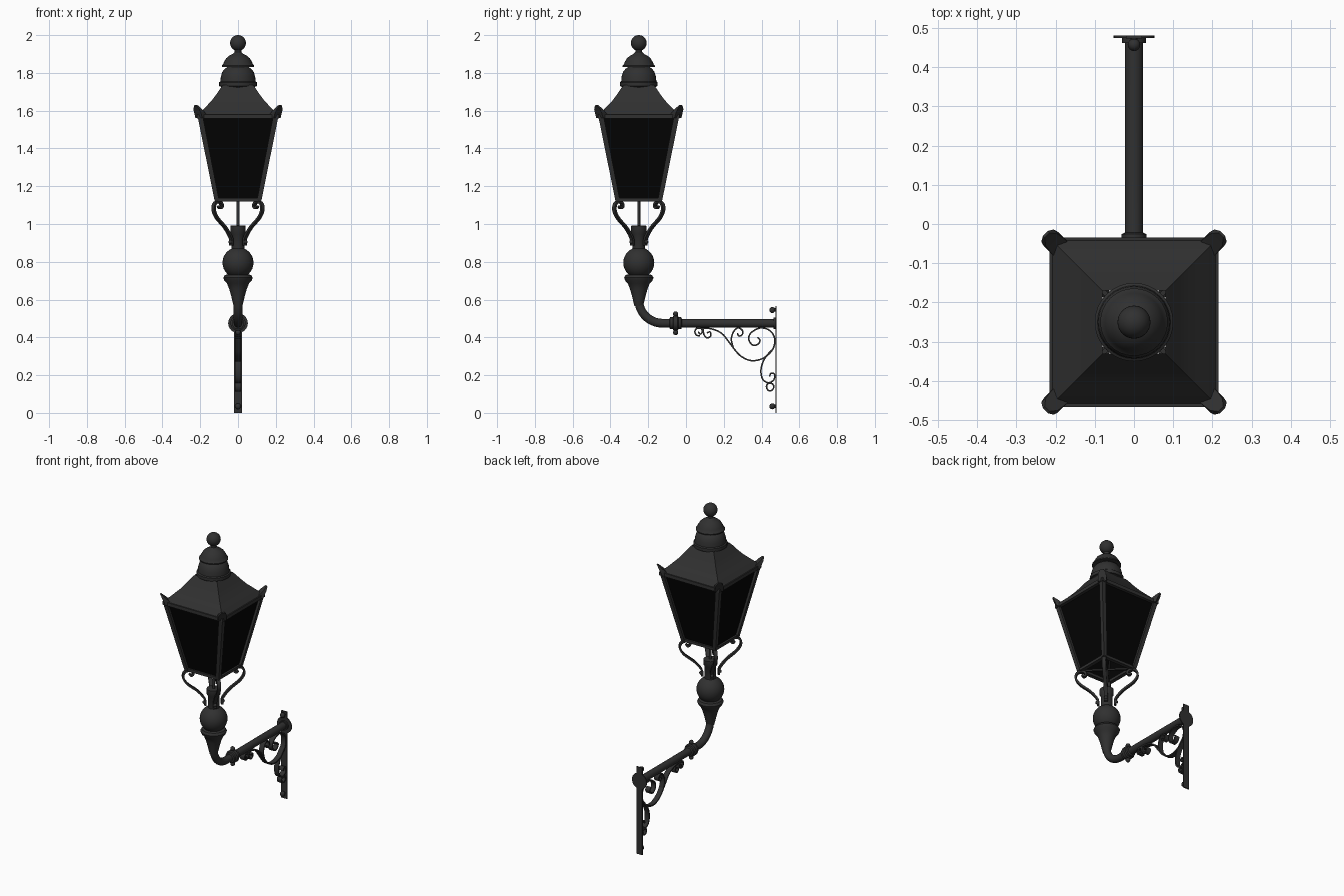
import bpy, bmesh, math
from mathutils import Vector, Matrix

if "Cube" in bpy.data.objects:
    bpy.data.objects.remove(bpy.data.objects["Cube"])

CY = -0.25          # lantern axis
PZ = 0.475          # height of the wall pipe


def material(name, c):
    m = bpy.data.materials.new(name)
    m.diffuse_color = (c, c, c, 1)
    m.use_nodes = True
    m.node_tree.nodes["Principled BSDF"].inputs["Base Color"].default_value = m.diffuse_color
    return m


IRON = material("dark iron", 0.03)
GLASS = material("black glass", 0.001)


def make(name, bm, mat=IRON, angle=40):
    bmesh.ops.recalc_face_normals(bm, faces=bm.faces)
    me = bpy.data.meshes.new(name)
    bm.to_mesh(me)
    bm.free()
    me.materials.append(mat)
    me.shade_smooth()
    me.set_sharp_from_angle(angle=math.radians(angle))
    ob = bpy.data.objects.new(name, me)
    bpy.context.collection.objects.link(ob)
    return ob


def loft(name, rings, mat=IRON, caps=True, angle=40):
    """Skin a list of point rings."""
    bm = bmesh.new()
    vs = [[bm.verts.new(p) for p in r] for r in rings]
    n = len(rings[0])
    for a, b in zip(vs, vs[1:]):
        for i in range(n):
            j = (i + 1) % n
            bm.faces.new((a[i], a[j], b[j], b[i]))
    if caps:
        bm.faces.new(vs[0])
        bm.faces.new(vs[-1])
    return make(name, bm, mat, angle)


def lathe(name, profile, origin, axis='z', n=32):
    """Turn (radius, height) points round the z or y axis."""
    rings = []
    for r, h in profile:
        ring = []
        for i in range(n):
            a = 2 * math.pi * i / n
            c, s = r * math.cos(a), r * math.sin(a)
            p = (c, s, h) if axis == 'z' else (c, h, s)
            ring.append(Vector(origin) + Vector(p))
        rings.append(ring)
    return loft(name, rings)


def ball(name, loc, r, seg=32):
    bm = bmesh.new()
    bmesh.ops.create_uvsphere(bm, u_segments=seg, v_segments=seg // 2, radius=r,
                              matrix=Matrix.Translation(loc))
    return make(name, bm)


def box(name, lo, hi):
    sq = [(0, 0), (1, 0), (1, 1), (0, 1)]
    return loft(name, [[(lo[0] + (hi[0] - lo[0]) * a, lo[1] + (hi[1] - lo[1]) * b, z)
                        for a, b in sq] for z in (lo[2], hi[2])])


def square(h, z, x=0, y=CY):
    return [(x - h, y - h, z), (x + h, y - h, z), (x + h, y + h, z), (x - h, y + h, z)]


def smooth(pts, k=5):
    """Catmull-Rom curve through the points."""
    P = [Vector(p) for p in pts]
    P = [2 * P[0] - P[1]] + P + [2 * P[-1] - P[-2]]
    out = []
    for i in range(1, len(P) - 2):
        a, b, c, d = P[i - 1:i + 3]
        for s in range(k):
            t = s / k
            out.append(0.5 * (2 * b + (c - a) * t + (2 * a - 5 * b + 4 * c - d) * t * t
                              + (3 * b - a - 3 * c + d) * t ** 3))
    return out + [P[-2]]


def ribbon(name, pts, place, width, thick):
    """Flat iron strip following a 2D path; place(u, v, w) maps to space."""
    c = smooth(pts)
    rings = []
    for i, p in enumerate(c):
        t = (c[min(i + 1, len(c) - 1)] - c[max(i - 1, 0)]).normalized()
        nrm = Vector((-t.y, t.x)) * thick / 2
        a, b = p + nrm, p - nrm
        w = width / 2
        rings.append([place(a.x, a.y, -w), place(a.x, a.y, w),
                      place(b.x, b.y, w), place(b.x, b.y, -w)])
    return loft(name, rings)


# --- crown of the lantern
ball("finial_ball", (0, CY, 1.958), 0.042)
lathe("upper_cap", [(0.018, 1.935), (0.018, 1.91), (0.028, 1.9), (0.045, 1.892), (0.062, 1.878),
                    (0.074, 1.858), (0.079, 1.845), (0.086, 1.838), (0.086, 1.832), (0.06, 1.832)],
      (0, CY, 0))
lathe("lower_cap", [(0.055, 1.85), (0.058, 1.83), (0.07, 1.822), (0.083, 1.805), (0.091, 1.78),
                    (0.093, 1.755), (0.1, 1.75), (0.1, 1.73), (0.092, 1.728), (0.085, 1.715)],
      (0, CY, 0))

# --- swept square roof and eaves
loft("roof", [square(h, z) for h, z in [(0.21, 1.578), (0.192, 1.598), (0.166, 1.625), (0.138, 1.655),
                                        (0.112, 1.69), (0.092, 1.72), (0.08, 1.735)]], caps=False)


def frame(name, h, t, z0, z1):
    loft(name, [square(h - t, z0), square(h, z0), square(h, z1), square(h - t, z1),
                square(h - t, z0)], caps=False)


frame("eaves_rail", 0.216, 0.035, 1.558, 1.58)
frame("bottom_rail", 0.122, 0.024, 1.12, 1.137)

# --- glass panes
top, bot = 0.197, 0.109
loft("glass_panes", [square(bot, 1.13), square(top, 1.562), square(top - 0.004, 1.562),
                     square(bot - 0.004, 1.13), square(bot, 1.13)], GLASS, caps=False)

# --- corner posts, horns and supporting scroll arms
arm = [(0.05, 0.885), (0.053, 0.925), (0.095, 0.98), (0.155, 1.03), (0.181, 1.07), (0.178, 1.103),
       (0.155, 1.118), (0.13, 1.112), (0.122, 1.095), (0.134, 1.085), (0.145, 1.095)]
R2 = math.sqrt(0.5)
for sx in (-1, 1):
    for sy in (-1, 1):
        tag = ("left" if sx < 0 else "right") + ("_front" if sy < 0 else "_back")

        def place(u, v, w, sx=sx, sy=sy):
            return (R2 * (sx * u - sy * w), CY + R2 * (sy * u + sx * w), v)

        loft("corner_post_" + tag, [square(0.012, 1.125, sx * 0.112, CY + sy * 0.112),
                                    square(0.014, 1.57, sx * 0.2, CY + sy * 0.2)])
        rings = []
        for u, z, t, w in [(0.275, 1.565, 0.03, 0.026), (0.292, 1.592, 0.018, 0.025),
                           (0.306, 1.612, 0.01, 0.022), (0.317, 1.63, 0.004, 0.009)]:
            rings.append([place(u - t, z, -w), place(u + t * 0.6, z - 0.004, -w),
                          place(u + t * 0.6, z - 0.004, w), place(u - t, z, w)])
        loft("corner_horn_" + tag, rings)
        ribbon("scroll_arm_" + tag, arm, place, 0.022, 0.012)
        ball("arm_bolt_" + tag, place(0.056, 0.905, 0), 0.011, 12)
    # cross bars under the lantern
    ribbon("cross_bar_" + tag, [(-0.16, 1.125), (0, 1.125), (0.16, 1.125)], place, 0.012, 0.01)

# --- stem
lathe("centre_rod", [(0.008, 0.98), (0.008, 1.13)], (0, CY, 0), n=12)
lathe("socket_tube", [(0.034, 0.85), (0.034, 0.945), (0.041, 0.955), (0.041, 0.99), (0.034, 0.992)],
      (0, CY, 0))
ball("stem_globe", (0, CY, 0.795), 0.082)
lathe("stem_base", [(0.05, 0.735), (0.07, 0.73), (0.078, 0.716), (0.072, 0.7), (0.058, 0.685),
                    (0.046, 0.655), (0.035, 0.615), (0.028, 0.585), (0.023, 0.565)], (0, CY, 0))

# --- bent pipe running to the wall
bend, pr = 0.125, 0.023
path = [(CY, 0.64)] + [(CY + bend - bend * math.cos(a), PZ + bend - bend * math.sin(a))
                       for a in [math.pi / 2 * i / 12 for i in range(13)]] + [(0.478, PZ)]
rings = []
for i, (y, z) in enumerate(path):
    a = math.pi / 2 * min(max(i - 1, 0), 12) / 12
    nrm = Vector((0, math.cos(a), math.sin(a)))
    rings.append([Vector((pr * math.cos(k), y, z)) + nrm * pr * math.sin(k)
                  for k in [2 * math.pi * j / 24 for j in range(24)]])
loft("bent_pipe", rings)
lathe("pipe_collar", [(0.023, -0.088), (0.032, -0.084), (0.032, -0.07), (0.04, -0.066),
                      (0.04, -0.044), (0.032, -0.04), (0.032, -0.026), (0.023, -0.022)],
      (0, 0, PZ), 'y')
for s, side in ((-1, "lower"), (1, "upper")):
    lathe("collar_pin_" + side, sorted([(0.01, s * 0.03), (0.01, s * 0.055)], key=lambda p: p[1]),
          (0, -0.055, PZ), n=12)
    ball("collar_knob_" + side, (0, -0.055, PZ + s * 0.049), 0.014, 16)

# --- wall plate
box("wall_bar", (-0.021, 0.473, 0), (0.021, 0.48, 0.565))
lathe("wall_disc", [(0.052, 0.474), (0.052, 0.48)], (0, 0, PZ), 'y')
lathe("wall_flange", [(0.03, 0.462), (0.03, 0.476)], (0, 0, PZ), 'y')
for z, side in ((0.035, "lower"), (0.545, "upper")):
    lathe("wall_bolt_shank_" + side, [(0.009, 0.455), (0.009, 0.475)], (0, 0, z), 'y', 12)
    ball("wall_bolt_" + side, (0, 0.457, z), 0.016, 16)

# --- bracket scrollwork, drawn in the y-z plane
scrolls = {
    "main": [(0.065, 0.43), (0.075, 0.417), (0.086, 0.428), (0.08, 0.447), (0.06, 0.45),
             (0.047, 0.432), (0.055, 0.412), (0.075, 0.408)],
    "long": [(0.06, 0.449), (0.13, 0.446), (0.19, 0.42), (0.235, 0.365), (0.285, 0.305),
             (0.345, 0.277), (0.41, 0.29), (0.458, 0.335), (0.47, 0.39), (0.445, 0.435),
             (0.395, 0.45), (0.345, 0.425), (0.332, 0.39), (0.352, 0.36), (0.38, 0.363),
             (0.392, 0.385), (0.378, 0.4)],
    "small": [(0.09, 0.447), (0.095, 0.415), (0.112, 0.397), (0.13, 0.407), (0.128, 0.428),
              (0.11, 0.424)],
    "middle": [(0.25, 0.345), (0.24, 0.39), (0.252, 0.43), (0.275, 0.45), (0.298, 0.437),
               (0.298, 0.415), (0.28, 0.407), (0.272, 0.422)],
    "drop": [(0.455, 0.335), (0.415, 0.285), (0.397, 0.23), (0.405, 0.18), (0.435, 0.16),
             (0.465, 0.175), (0.468, 0.205), (0.45, 0.21), (0.442, 0.193)],
    "foot": [(0.435, 0.16), (0.426, 0.14), (0.435, 0.12), (0.455, 0.12), (0.465, 0.14),
             (0.453, 0.157), (0.435, 0.155)],
}
for nm, pts in scrolls.items():
    ribbon("bracket_scroll_" + nm, pts, lambda u, v, w: (w, u, v), 0.032, 0.008)
